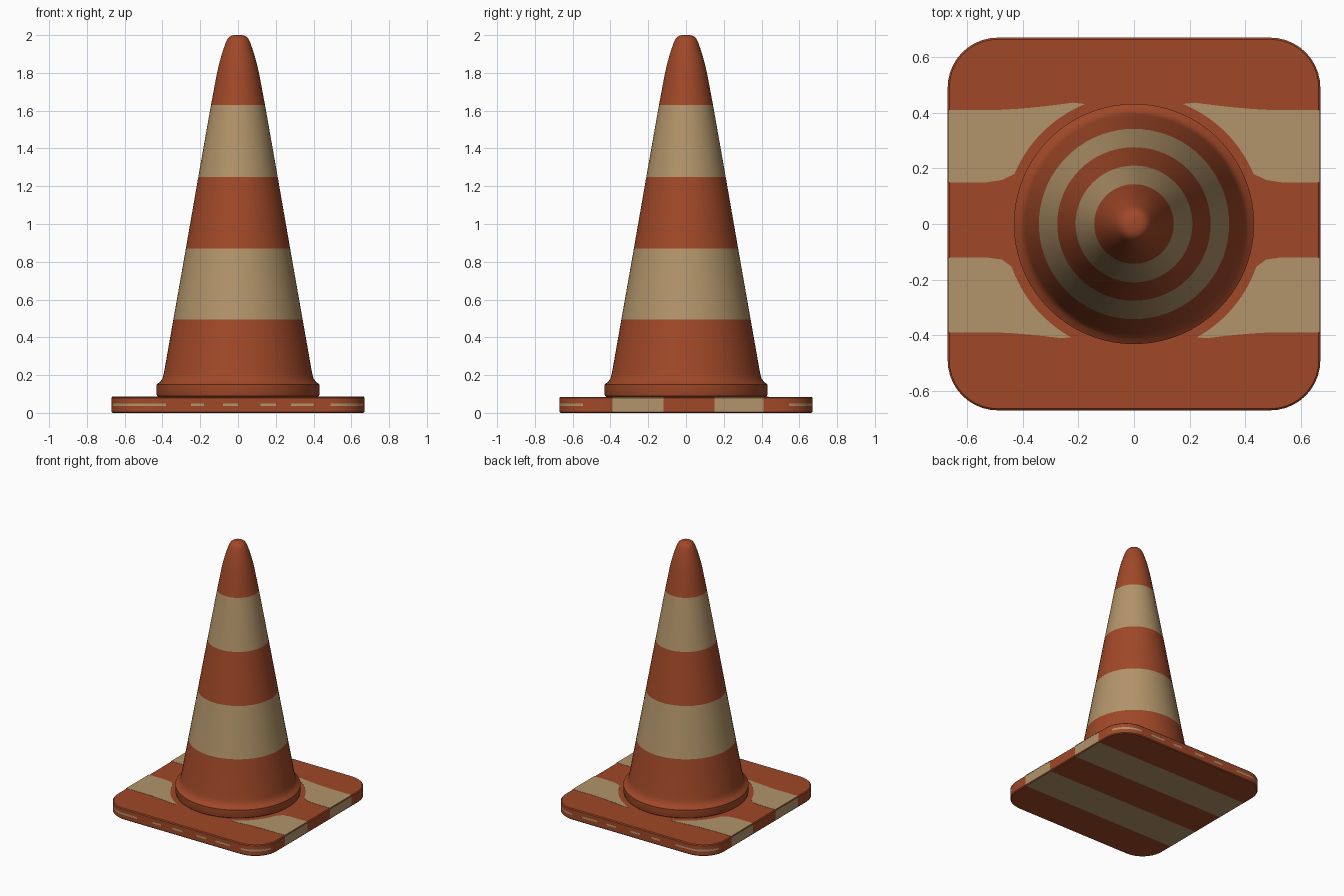
import bpy, bmesh, math

if "Cube" in bpy.data.objects:
    bpy.data.objects.remove(bpy.data.objects["Cube"])


def material(name, rgb):
    m = bpy.data.materials.new(name)
    m.diffuse_color = (*rgb, 1)
    m.use_nodes = True
    m.node_tree.nodes["Principled BSDF"].inputs["Base Color"].default_value = m.diffuse_color
    return m


ORANGE = material("burnt orange", (0.352, 0.065, 0.021))
TAN = material("tan", (0.445, 0.296, 0.144))


def finish(name, bm, rule):
    """Make an object, colouring tan every face whose centre and normal meet the rule."""
    bmesh.ops.recalc_face_normals(bm, faces=bm.faces)
    bm.normal_update()
    for f in bm.faces:
        f.material_index = int(rule(f.calc_center_median(), f.normal))
    me = bpy.data.meshes.new(name)
    bm.to_mesh(me)
    bm.free()
    me.materials.append(ORANGE)
    me.materials.append(TAN)
    ob = bpy.data.objects.new(name, me)
    bpy.context.collection.objects.link(ob)
    bpy.ops.object.select_all(action='DESELECT')
    ob.select_set(True)
    bpy.context.view_layer.objects.active = ob
    bpy.ops.object.shade_smooth_by_angle(angle=math.radians(35))
    return ob


def loft(rings):
    """Skin closed rings of equal length and cap both ends."""
    bm = bmesh.new()
    vs = [[bm.verts.new(p) for p in r] for r in rings]
    n = len(vs[0])
    for a, b in zip(vs, vs[1:]):
        for i in range(n):
            j = (i + 1) % n
            bm.faces.new((a[i], a[j], b[j], b[i]))
    bm.faces.new(vs[0][::-1])
    bm.faces.new(vs[-1])
    return bm


# Cone body with collar: lathe profile (radius, z)
profile = [(0.420, 0.083), (0.429, 0.09), (0.432, 0.10), (0.432, 0.15),
           (0.412, 0.165), (0.400, 0.182), (0.394, 0.205), (0.388, 0.235),
           (0.342, 0.495), (0.276, 0.87), (0.210, 1.25), (0.143, 1.63),
           (0.113, 1.79), (0.102, 1.84), (0.087, 1.895), (0.074, 1.935),
           (0.063, 1.965), (0.052, 1.985), (0.038, 1.996), (0.02, 2.0)]
SEG = 72
cone = loft([[(r * math.cos(2 * math.pi * i / SEG), r * math.sin(2 * math.pi * i / SEG), z)
              for i in range(SEG)] for r, z in profile])
finish("cone_body", cone,
       lambda c, n: 0.495 < c.z < 0.87 or 1.25 < c.z < 1.63)


# Square base slab with rounded corners
def rounded_square(inset, z, half=0.67, rad=0.18, steps=10):
    pts = []
    for k in range(4):
        cx = (half - rad) * (1 if k in (0, 3) else -1)
        cy = (half - rad) * (1 if k in (0, 1) else -1)
        for i in range(steps + 1):
            a = math.pi / 2 * (k + i / steps)
            pts.append((cx + (rad - inset) * math.cos(a),
                        cy + (rad - inset) * math.sin(a), z))
    return pts


base = loft([rounded_square(i, z) for i, z in
             [(0.006, 0), (0, 0.006), (0, 0.036), (0, 0.05), (0, 0.079), (0.006, 0.085)]])
BANDS = [(-0.39, -0.12), (0.15, 0.41)]
STREAKS = [(-0.5, -0.38), (-0.25, -0.18), (-0.08, 0.0), (0.12, 0.2), (0.28, 0.4)]
cuts = [((0, 1, 0), v) for b in BANDS for v in b] + [((1, 0, 0), v) for s in STREAKS for v in s]
for no, v in cuts:
    bmesh.ops.bisect_plane(base, geom=base.verts[:] + base.edges[:] + base.faces[:],
                           plane_co=tuple(v * k for k in no), plane_no=no)


def base_rule(c, n):
    in_band = any(a < c.y < b for a, b in BANDS)
    if n.z > 0.9:
        return False                                   # top stripes are plates
    if n.z < -0.9 or abs(n.x) > 0.95:
        return in_band                                 # underside and left/right edges
    streak = any(a < c.x < b for a, b in STREAKS)
    return 0.036 < c.z < 0.05 and (streak or abs(c.x) > 0.5)   # worn streaks


finish("base_slab", base, base_rule)


# Painted stripes on the base top, flaring in around the collar
def stripe(name, side, y_in, y_out, y_tip, x_tip, sign):
    R = 0.466
    a0 = math.atan2(y_in + 0.03, 0.43)
    a1 = math.atan2(y_tip, x_tip)
    pts = [(0.668, y_in), (0.53, y_in), (0.475, y_in + 0.008)]
    pts += [(R * math.cos(a0 + (a1 - a0) * i / 14), R * math.sin(a0 + (a1 - a0) * i / 14))
            for i in range(15)]
    for i in range(1, 8):                              # outer edge eases back to straight
        t = i / 8
        pts.append((x_tip + (0.5 - x_tip) * t, y_out + (y_tip - y_out) * (1 - t) ** 1.5))
    pts += [(0.5, y_out), (0.668, y_out)]
    bm = loft([[(x * side, y * sign, z) for x, y in pts] for z in (0.082, 0.0865)])
    finish(name, bm, lambda c, n: True)


for side, tag in ((1, "right"), (-1, "left")):
    stripe("back_stripe_" + tag, side, 0.15, 0.41, 0.442, 0.18, 1)
    stripe("front_stripe_" + tag, side, 0.12, 0.39, 0.415, 0.23, -1)
